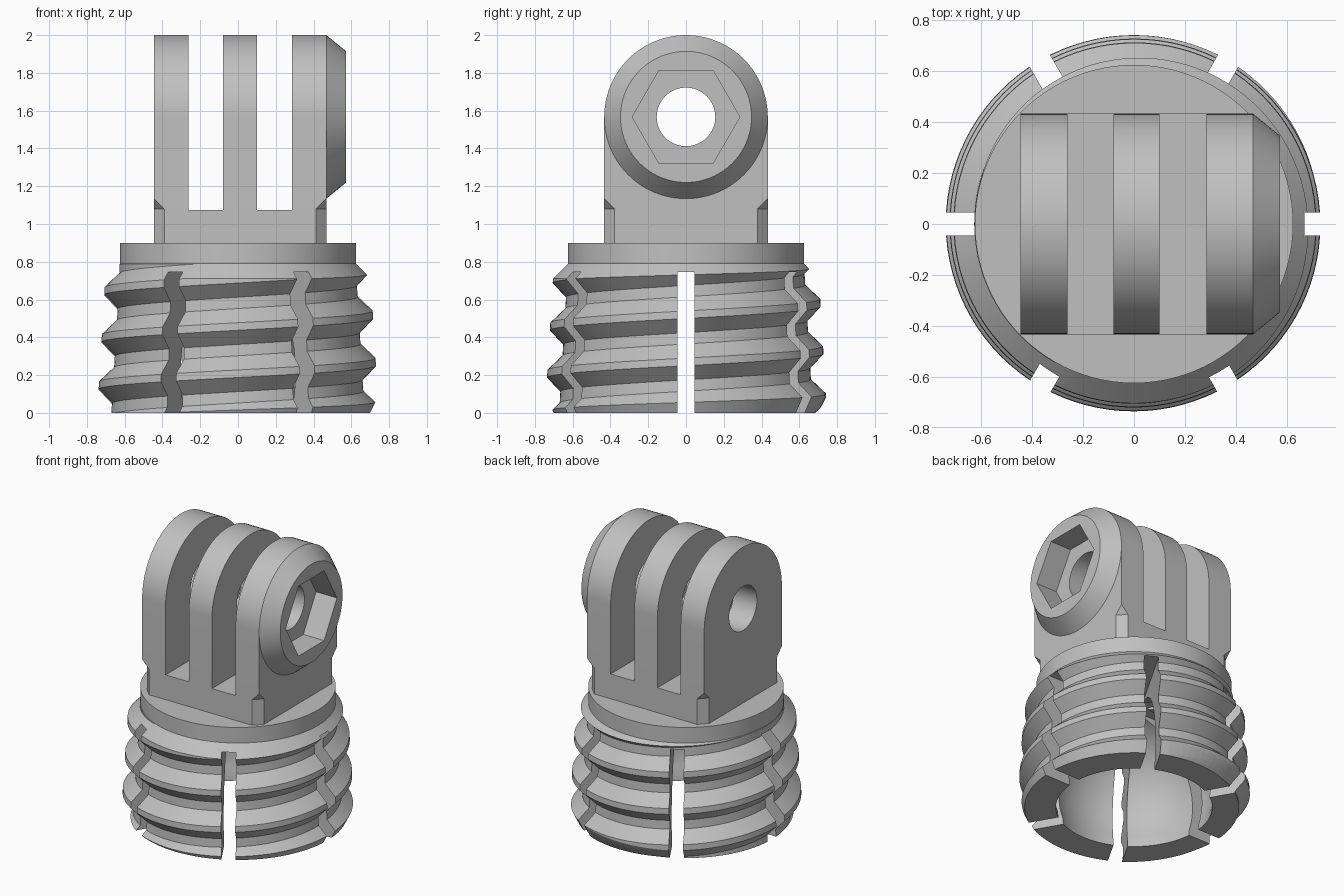
import bpy, bmesh
from math import pi, sin, cos, tau, sqrt
from mathutils import Matrix, Vector

cube = bpy.data.objects.get("Cube")
if cube:
    bpy.data.objects.remove(cube, do_unlink=True)

SEG = 96          # facets around the base
PITCH = 0.25      # thread pitch
PIN_Z = 1.567     # height of the cross hole
HALF = 0.433      # half depth of the mount, and its top radius
LEFT, RIGHT = -0.445, 0.468

grey = bpy.data.materials.new("plain grey")
grey.use_nodes = True
grey.diffuse_color = (0.53, 0.53, 0.53, 1)
grey.node_tree.nodes["Principled BSDF"].inputs["Base Color"].default_value = (0.53, 0.53, 0.53, 1)


def finish(bm, name):
    bmesh.ops.recalc_face_normals(bm, faces=bm.faces)
    mesh = bpy.data.meshes.new(name)
    bm.to_mesh(mesh)
    bm.free()
    mesh.materials.append(grey)
    obj = bpy.data.objects.new(name, mesh)
    bpy.context.collection.objects.link(obj)
    return obj


def box(name, lo, hi):
    bm = bmesh.new()
    lo, hi = Vector(lo), Vector(hi)
    bmesh.ops.create_cube(bm, size=1, matrix=Matrix.Translation((lo + hi) / 2)
                          @ Matrix.Diagonal((*(hi - lo), 1)))
    return finish(bm, name)


def skin(name, columns):
    """Join columns of points into a skin, merging points that meet."""
    bm = bmesh.new()
    columns = [[bm.verts.new(p) for p in col] for col in columns]
    for a, b in zip(columns, columns[1:]):
        for j in range(len(a) - 1):
            bm.faces.new((a[j], b[j], b[j + 1], a[j + 1]))
    bmesh.ops.remove_doubles(bm, verts=bm.verts, dist=2e-5)
    bmesh.ops.holes_fill(bm, edges=[e for e in bm.edges if e.is_boundary], sides=0)
    bmesh.ops.triangulate(bm, faces=bm.faces)
    return finish(bm, name)


def prism(name, points, depth):
    """Extrude a closed 3D outline along a vector."""
    bm = bmesh.new()
    face = bm.faces.new([bm.verts.new(p) for p in points])
    new = bmesh.ops.extrude_face_region(bm, geom=[face])["geom"]
    bmesh.ops.translate(bm, vec=depth, verts=[g for g in new if isinstance(g, bmesh.types.BMVert)])
    return finish(bm, name)


def rod(name, x0, x1, r0, r1, sides):
    """Cylinder, cone or hexagon along x at the pin height."""
    bm = bmesh.new()
    place = Matrix.Translation(((x0 + x1) / 2, 0, PIN_Z)) @ Matrix.Rotation(pi / 2, 4, 'Y')
    bmesh.ops.create_cone(bm, cap_ends=True, segments=sides, radius1=r0, radius2=r1, depth=x1 - x0,
                          matrix=place)
    return finish(bm, name)


def combine(obj, tool, operation='DIFFERENCE', keep=False):
    mod = obj.modifiers.new("cut", 'BOOLEAN')
    mod.operation, mod.solver, mod.object = operation, 'EXACT', tool
    bpy.context.view_layer.objects.active = obj
    bpy.ops.object.modifier_apply(modifier=mod.name)
    if not keep:
        bpy.data.objects.remove(tool, do_unlink=True)


def around(radius, z, turn):
    return (radius * cos(tau * turn), radius * sin(tau * turn), z)


def thread_radius(turn, z):
    phase = ((z - 0.02) / PITCH - turn + 0.5) % 1 - 0.5
    tooth = min(max((0.095 - abs(phase) * PITCH) / 0.075, 0), 1)
    return max(0.672 - 0.06 * z, 0.627) + 0.075 * tooth


def thread_column(turn):
    """Points up one side of a tapered right-hand screw, overlong at both ends."""
    column = []
    for k in range(-2, 5):
        for off in (-0.095, -0.02, 0.02, 0.095):
            z = min(max(0.02 + PITCH * (turn + k) + off, -0.05), 0.95)
            column.append(around(thread_radius(turn, z), z, turn))
    return column


# Base shell: ball-shaped cavity, chamfered foot, thread run-out and plain collar
ball = [(0.53 * cos(a), 0.21 + 0.53 * sin(a))
        for a in (pi / 2 - i * (pi / 2 + 0.325) / 20 for i in range(21))]
shell = ball + [(0.5, 0), (0.7, 0), (0.75, 0.1), (0.8, 0.615), (0.625, 0.79), (0.625, 0.9), (0, 0.9)]
base = skin("threaded_base", [[around(r, z, i / SEG) for r, z in shell] for i in range(SEG + 1)])

# Six relief slots, cut by one six-armed star
star = []
for i in range(6):
    turn = Matrix.Rotation(i * pi / 3, 3, 'Z')
    for x, y in ((1, -0.046), (1, 0.046), (0.046 * sqrt(3), 0.046)):
        star.append(turn @ Vector((x, y, -0.12)))
combine(base, prism("slots", star, (0, 0, 0.865)))

# Screw thread, shaping the outside of the shell
combine(base, skin("thread", [thread_column(i / SEG) for i in range(SEG + 1)]), 'INTERSECT')

# Mount block with a round top
arc = [(LEFT, HALF * cos(pi * i / 48), PIN_Z + HALF * sin(pi * i / 48)) for i in range(49)]
mount = prism("three_prong_mount", [(LEFT, HALF, 0.89)] + arc + [(LEFT, -HALF, 0.89)],
              (RIGHT - LEFT, 0, 0))

# Gaps between the prongs
for x0, x1 in ((-0.262, -0.08), (0.10, 0.285)):
    combine(mount, box("gap", (x0, -1, 1.075), (x1, 1, 2.5)))

# Clipped lower corners under a sloped overhang
for sx, corner_x in ((-1, LEFT), (1, RIGHT)):
    for sy in (-1, 1):
        out = Vector((sx, sy, 0)) / sqrt(2)
        side = Vector((-sy, sx, 0)) / sqrt(2)
        corner = Vector((corner_x, HALF * sy, 0)) - side * 0.1
        outline = [corner + out * d + Vector((0, 0, z))
                   for d, z in ((-0.039, 0.85), (0.1, 0.85), (0.1, 1.276), (-0.039, 1.08))]
        combine(mount, prism("corner_cut", outline, side * 0.2))

# Tapered boss on the left prong
boss = rod("nut_boss", RIGHT, 0.573, HALF, 0.347, 96)

# Cross hole and hexagonal nut pocket through both
for tool in (rod("hole", -1, 1, 0.155, 0.155, 64), rod("pocket", 0.41, 0.8, 0.285, 0.285, 6)):
    combine(mount, tool, keep=True)
    combine(boss, tool)

# Smooth shading with crisp edges
bpy.ops.object.select_all(action='DESELECT')
for obj in (base, mount, boss):
    obj.select_set(True)
bpy.context.view_layer.objects.active = base
bpy.ops.object.shade_smooth_by_angle(angle=0.5)
